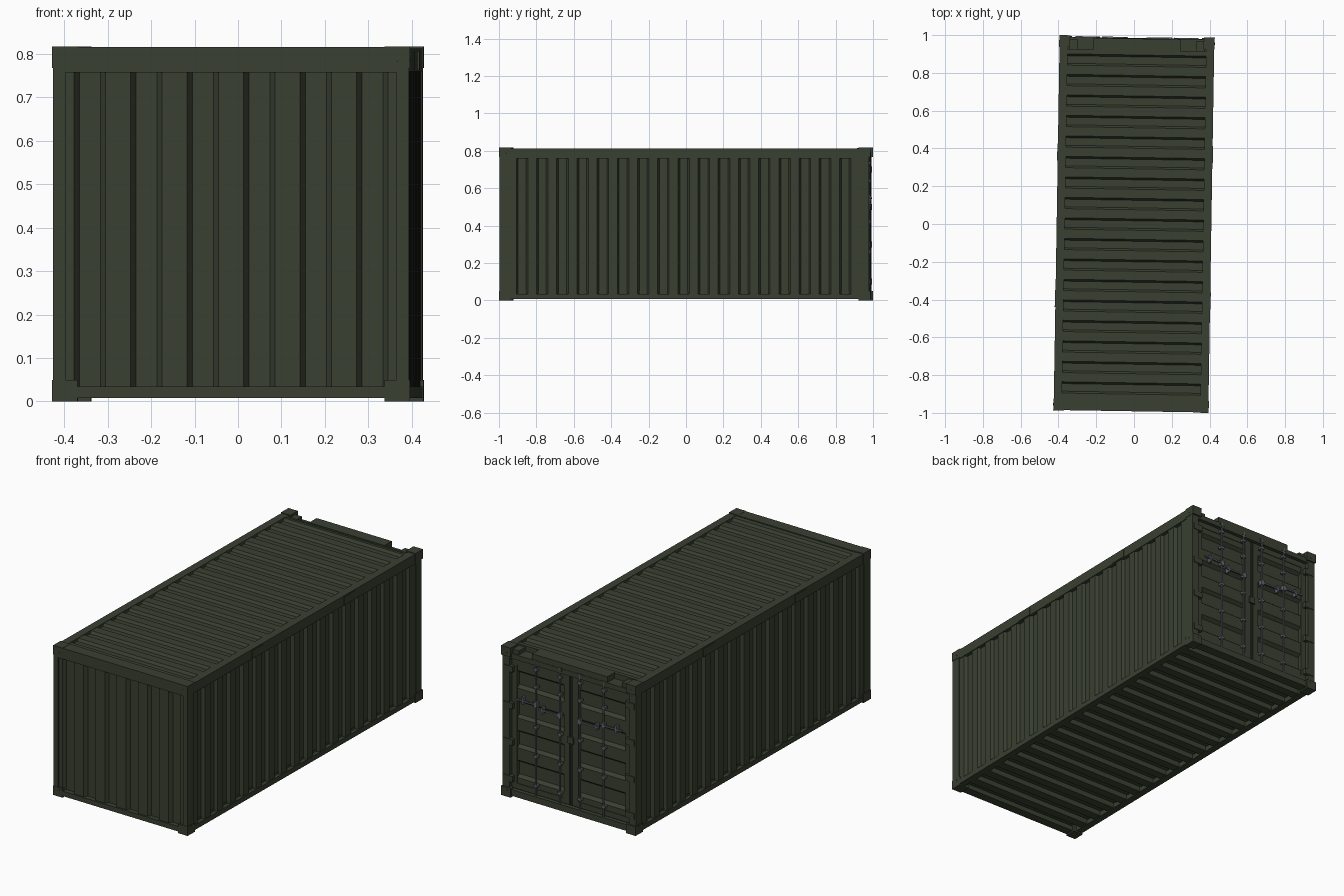
import bpy, bmesh, math
from mathutils import Matrix, Vector

if "Cube" in bpy.data.objects:
    bpy.data.objects.remove(bpy.data.objects["Cube"])

HW, HL, H = 0.4115, 0.9934, 0.817      # half width, half length, height
YAW = math.radians(-0.93)              # the whole model sits slightly turned


def material(name, rgb):
    m = bpy.data.materials.new(name)
    m.diffuse_color = (*rgb, 1)
    m.use_nodes = True
    m.node_tree.nodes["Principled BSDF"].inputs["Base Color"].default_value = m.diffuse_color
    return m


GREEN = material("dark olive paint", (0.042, 0.050, 0.031))
STEEL = material("grey steel", (0.12, 0.125, 0.155))
DARK = material("black rubber", (0.012, 0.014, 0.011))


def finish(bm, name, mat):
    bmesh.ops.recalc_face_normals(bm, faces=bm.faces)
    me = bpy.data.meshes.new(name)
    bm.to_mesh(me)
    bm.free()
    me.materials.append(mat)
    ob = bpy.data.objects.new(name, me)
    ob.rotation_euler.z = YAW
    bpy.context.collection.objects.link(ob)
    return ob


def boxes(name, spans, mat=GREEN):
    """One object from boxes given as (x0, x1, y0, y1, z0, z1)."""
    bm = bmesh.new()
    for x0, x1, y0, y1, z0, z1 in spans:
        c = Vector(((x0 + x1) / 2, (y0 + y1) / 2, (z0 + z1) / 2))
        s = (abs(x1 - x0), abs(y1 - y0), abs(z1 - z0))
        bmesh.ops.create_cube(bm, size=1, matrix=Matrix.Translation(c) @ Matrix.Diagonal((*s, 1)))
    return finish(bm, name, mat)


def mirror_x(spans):
    return spans + [(-b, -a, c, d, e, f) for a, b, c, d, e, f in spans]


def cylinders(name, items, mat, n=8):
    """Cylinders given as (centre, axis, radius, length)."""
    bm = bmesh.new()
    for c, axis, r, length in items:
        rot = Vector((0, 0, 1)).rotation_difference(Vector(axis)).to_matrix().to_4x4()
        bmesh.ops.create_cone(bm, cap_ends=True, segments=n, radius1=r, radius2=r, depth=length,
                              matrix=Matrix.Translation(c) @ rot)
    return finish(bm, name, mat)


def sheet(name, centres, half, slope, depth, t0, t1, u0, u1, place):
    """Corrugated sheet: trapezoid grooves along t, extruded along u."""
    pts = [(t0, 0)]
    for c in centres:
        pts += [(c - half - slope, 0), (c - half, depth), (c + half, depth), (c + half + slope, 0)]
    pts += [(t1, 0), (t1, depth + 0.005), (t0, depth + 0.005)]
    bm = bmesh.new()
    a = [bm.verts.new(place(t, d, u0)) for t, d in pts]
    b = [bm.verts.new(place(t, d, u1)) for t, d in pts]
    for i in range(len(pts)):
        j = (i + 1) % len(pts)
        bm.faces.new((a[i], a[j], b[j], b[i]))
    bm.faces.new(a)
    bm.faces.new(b[::-1])
    return finish(bm, name, GREEN)


# corner castings
CW, CL, CH = 0.058, 0.063, 0.05
boxes("corner_castings", mirror_x([(HW - CW, HW, y, y + CL, z, z + CH)
                                   for y in (-HL, HL - CL) for z in (0, H - CH)]))

# slots in the castings
slots = []
for sx in (-1, 1):
    for sy in (-1, 1):
        for z in (0.037, H - 0.03):
            slots.append(((sx * (HW - 0.033), sy * HL, z), (0, 1, 0), 0.006, 0.002))
            slots.append(((sx * HW, sy * (HL - 0.033), z), (1, 0, 0), 0.006, 0.002))
cylinders("casting_slots", slots, GREEN, 10)

# posts, rails and sills
G = 0.002
boxes("corner_posts", mirror_x([(HW - 0.03, HW - G, -HL + G, -HL + 0.055, 0.02, H - 0.02),
                                (HW - 0.045, HW - G, HL - 0.055, HL - 0.008, 0.02, H - 0.02)]))
boxes("side_rails", mirror_x([(HW - 0.045, HW - G, -HL + 0.03, HL - 0.03, 0.76, H - 0.004),
                              (HW - 0.04, HW - G, -HL + 0.03, HL - 0.03, 0.008, 0.035)]))
boxes("front_rails", [(-HW + 0.03, HW - 0.03, -HL + G, -HL + 0.065, 0.757, H - 0.001),
                      (-HW + 0.03, HW - 0.03, -HL + G, -HL + 0.05, 0.008, 0.035)])
boxes("rear_header_and_sill",
      [(-HW + 0.03, HW - 0.03, HL - 0.08, HL - 0.01, 0.757, 0.784),
       (-0.23, 0.23, HL - 0.075, HL - 0.012, 0.78, H - 0.001),
       (-HW + 0.03, HW - 0.03, HL - 0.085, HL - 0.073, 0.757, H - 0.004),
       (-HW + 0.03, HW - 0.03, HL - 0.06, HL - 0.008, 0.008, 0.042)]
      + mirror_x([(0.315, 0.36, HL - 0.075, HL - 0.02, 0.78, H - 0.012)]))

# corrugated walls and roof
side_c = [-0.87 + 0.108 * i for i in range(17)]
for s, n in ((1, "right"), (-1, "left")):
    sheet(n + "_wall", side_c, 0.021, 0.010, 0.016, -HL + 0.04, HL - 0.04, 0.03, 0.765,
          lambda t, d, u, s=s: (s * (HW - 0.006 - d), t, u))
sheet("front_wall", [(i - 2.5) * 0.13 for i in range(6)], 0.024, 0.012, 0.018,
      -HW + 0.025, HW - 0.025, 0.03, 0.765, lambda t, d, u: (t, -HL + 0.010 + d, u))
sheet("roof", [-0.871 + 0.1085 * i for i in range(17)], 0.020, 0.010, 0.014,
      -HL + 0.06, HL - 0.075, -HW + 0.04, HW - 0.04, lambda t, d, u: (u, t, H - 0.006 - d))

# vent plates on the upper side rails
boxes("vent_plates", mirror_x([(HW - 0.008, HW + 0.001, y - 0.045, y + 0.045, 0.763, 0.806)
                               for y in (-0.40, 0.375)]))

# floor and cross members
boxes("floor", [(-HW + 0.02, HW - 0.02, -HL + 0.03, HL - 0.04, 0.04, 0.048)])
boxes("floor_cross_members", [(-HW + 0.035, HW - 0.035, y - 0.024, y + 0.024, 0.011, 0.042)
                              for y in [-0.87 + 0.1088 * i for i in range(17)]])

# doors: frame, corrugated panel
DY = HL - 0.024                        # outer door plane
X0, X1, Z0, Z1 = 0.010, 0.363, 0.046, 0.753
boxes("door_frames", mirror_x([(X0, X0 + 0.035, DY - 0.03, DY, Z0, Z1),
                               (X1 - 0.032, X1, DY - 0.03, DY, Z0, Z1),
                               (X0, X1, DY - 0.03, DY, Z0, Z0 + 0.03),
                               (X0, X1, DY - 0.03, DY, Z1 - 0.03, Z1)]))
for s, n in ((1, "right"), (-1, "left")):
    sheet(n + "_door_panel", [0.155 + 0.163 * i for i in range(4)], 0.034, 0.014, 0.018,
          Z0 + 0.02, Z1 - 0.02, X0 + 0.02, X1 - 0.02,
          lambda t, d, u, s=s: (s * u, DY - 0.003 - d, t))

# door seals
boxes("door_seals", [(-0.010, 0.010, DY - 0.03, DY - 0.004, Z0, Z1),
                     (-X1, X1, DY - 0.03, DY - 0.006, 0.040, Z0),
                     (-X1, X1, DY - 0.03, DY - 0.006, Z1, 0.758)]
      + mirror_x([(X1, 0.368, DY - 0.03, DY - 0.006, Z0, Z1)]), DARK)

# hinges
boxes("hinges", mirror_x([(0.345, HW - 0.012, DY - 0.004, HL - 0.004, z - 0.016, z + 0.016)
                          for z in (0.10, 0.30, 0.50, 0.70)]))

# locking rods with brackets
RODS = [-0.207, -0.061, 0.061, 0.207]
RY = DY + 0.011
cylinders("locking_rods", [((x, RY, 0.405), (0, 0, 1), 0.0048, 0.765) for x in RODS], STEEL)
boxes("rod_brackets", [(x - 0.011, x + 0.011, DY - 0.004, RY + 0.006, z - 0.006, z + 0.006)
                       for x in RODS for z in (0.10, 0.26, 0.42, 0.64, 0.735)], STEEL)
boxes("rod_cams", [(x - 0.014, x + 0.014, DY, RY + 0.004, z - 0.009, z + 0.009)
                   for x in RODS for z in (0.028, 0.778)])

# handles and their catches
boxes("door_handles", mirror_x([(0.061, 0.185, RY + 0.002, RY + 0.009, 0.521, 0.529),
                                (0.207, 0.325, RY + 0.002, RY + 0.009, 0.541, 0.549)]), STEEL)
boxes("handle_catches", mirror_x([(x - 0.005, x + 0.005, DY - 0.004, RY + 0.008, z - 0.020, z + 0.020)
                                  for x, z in ((0.165, 0.525), (0.285, 0.545))]
                                 + [(x - 0.010, x + 0.010, DY, RY + 0.009, z - 0.014, z + 0.014)
                                    for x, z in ((0.061, 0.525), (0.207, 0.545))]), STEEL)

# centre latch plate where the doors meet
boxes("door_overlap_plate", [(-0.018, 0.018, DY - 0.002, DY + 0.008, 0.385, 0.42)])
